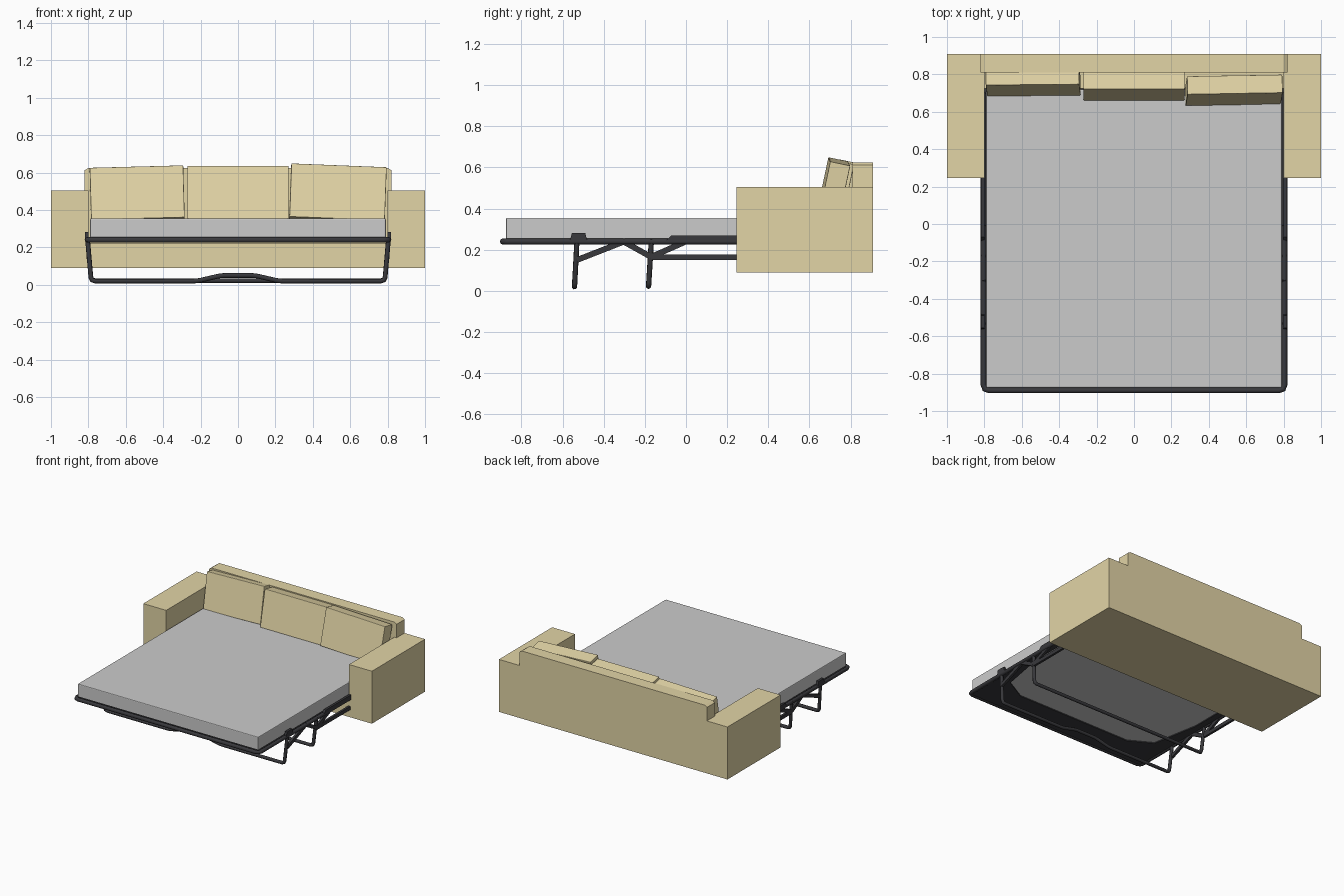
import bpy, bmesh
from math import radians
from mathutils import Vector, Matrix

if "Cube" in bpy.data.objects:
    bpy.data.objects.remove(bpy.data.objects["Cube"])


def material(name, rgb):
    m = bpy.data.materials.new(name)
    m.diffuse_color = (*rgb, 1)
    m.use_nodes = True
    m.node_tree.nodes["Principled BSDF"].inputs["Base Color"].default_value = m.diffuse_color
    return m


TAN = material("tan_fabric", (0.76, 0.66, 0.38))
DARK = material("dark_steel", (0.04, 0.04, 0.045))


def finish(name, bm, mat=None, bevel=0, segments=2):
    bmesh.ops.recalc_face_normals(bm, faces=bm.faces)
    mesh = bpy.data.meshes.new(name)
    bm.to_mesh(mesh)
    bm.free()
    ob = bpy.data.objects.new(name, mesh)
    bpy.context.collection.objects.link(ob)
    if mat:
        mesh.materials.append(mat)
    if bevel:
        mod = ob.modifiers.new("Bevel", 'BEVEL')
        mod.width, mod.segments = bevel, segments
    return ob


def box(name, lo, hi, mat=None, bevel=0):
    lo, hi = Vector(lo), Vector(hi)
    bm = bmesh.new()
    bmesh.ops.create_cube(bm, size=1, matrix=Matrix.Translation((lo + hi) / 2)
                          @ Matrix.Diagonal((*(hi - lo), 1)))
    return finish(name, bm, mat, bevel)


def prism(name, points, depth, mat, bevel=0):
    """Extrude a flat polygon along the vector depth."""
    bm = bmesh.new()
    face = bm.faces.new([bm.verts.new(p) for p in points])
    out = bmesh.ops.extrude_face_region(bm, geom=[face])
    moved = [v for v in out["geom"] if isinstance(v, bmesh.types.BMVert)]
    bmesh.ops.translate(bm, verts=moved, vec=depth)
    return finish(name, bm, mat, bevel)


def tube(name, points, radius, fillet=0.02):
    """Round steel tube along a path with softened corners."""
    pts = [Vector(p) for p in points]
    path = [pts[0]]
    for a, b, c in zip(pts, pts[1:], pts[2:]):
        p, q = b + (a - b).normalized() * fillet, b + (c - b).normalized() * fillet
        path += [p, (p + q) / 4 + b / 2, q]
    path.append(pts[-1])
    cu = bpy.data.curves.new(name, 'CURVE')
    cu.dimensions = '3D'
    cu.bevel_depth, cu.bevel_resolution, cu.use_fill_caps = radius, 2, True
    sp = cu.splines.new('POLY')
    sp.points.add(len(path) - 1)
    for pt, co in zip(sp.points, path):
        pt.co = (*co, 1)
    ob = bpy.data.objects.new(name, cu)
    bpy.context.collection.objects.link(ob)
    bpy.ops.object.select_all(action='DESELECT')
    bpy.context.view_layer.objects.active = ob
    ob.select_set(True)
    bpy.ops.object.convert(target='MESH')
    ob = bpy.context.object
    ob.data.materials.append(DARK)
    bpy.ops.object.shade_smooth_by_angle(angle=radians(50))
    return ob


# Sofa body: U-shaped block of arms and lower back, with a base between the arms
outline = [(-1, 0.245), (-0.8, 0.245), (-0.8, 0.81), (0.8, 0.81),
           (0.8, 0.245), (1, 0.245), (1, 0.91), (-1, 0.91)]
prism("arms_and_back", [(x, y, 0.09) for x, y in outline], (0, 0, 0.415), TAN)
box("sofa_base", (-0.8, 0.245, 0.09), (0.8, 0.81, 0.22), TAN)

# Upper back rail with clipped top corners
rail = [(-0.82, 0.505), (0.82, 0.505), (0.82, 0.612), (0.80, 0.625),
        (-0.80, 0.625), (-0.82, 0.612)]
prism("back_rail", [(x, 0.81, z) for x, z in rail], (0, 0.1, 0), TAN)

# Three loose back cushions, leaning back and a little uneven
for name, x, y, w, h, roll, yaw in (("left_cushion", -0.535, 0.685, 0.50, 0.285, -1.5, 0.5),
                                    ("middle_cushion", 0.0, 0.66, 0.54, 0.288, 0, 0),
                                    ("right_cushion", 0.53, 0.636, 0.51, 0.292, 2.3, 1)):
    c = box(name, (-w / 2, 0, 0), (w / 2, 0.10, h), TAN, 0.004)
    c.location = (x, y, 0.354)
    c.rotation_euler = (radians(-12), radians(roll), radians(yaw))

# Mattress
box("mattress", (-0.79, -0.875, 0.25), (0.79, 0.72, 0.355), None, 0.006)

# Bed frame tube
tube("bed_frame", [(-0.805, 0.71, 0.24), (-0.805, -0.89, 0.24), (0.805, -0.89, 0.24),
                   (0.805, 0.71, 0.24)], 0.015, 0.03)
tube("rear_frame_bar", [(-0.805, 0.71, 0.24), (0.805, 0.71, 0.24)], 0.015)

# Dark webbing under the mattress, with a many-sided opening
half = [(0.5, -0.68), (0.68, -0.58), (0.75, -0.2), (0.75, 0.1), (0.68, 0.42), (0.5, 0.52)]
inner = half + [(-x, y) for x, y in reversed(half)]
rim = [(0.5, -0.89), (0.80, -0.89), (0.80, -0.2), (0.80, 0.1), (0.80, 0.71), (0.5, 0.71)]
outer = rim + [(-x, y) for x, y in reversed(rim)]
bm = bmesh.new()
a = [bm.verts.new((x, y, 0.246)) for x, y in inner]
b = [bm.verts.new((x, y, 0.240)) for x, y in outer]
for i in range(len(a)):
    j = (i + 1) % len(a)
    bm.faces.new((a[i], b[i], b[j], a[j]))
web = finish("under_webbing", bm, DARK)
web.modifiers.new("Thickness", 'SOLIDIFY').thickness = 0.008

# U-shaped leg frames; the front one has a raised middle
front = [(0.805, -0.53, 0.25), (0.785, -0.542, 0.02), (0.22, -0.542, 0.02), (0.09, -0.542, 0.05)]
tube("front_leg_frame", front + [(-x, y, z) for x, y, z in reversed(front)], 0.013)
rear = [(0.805, -0.168, 0.25), (0.785, -0.182, 0.022)]
tube("rear_leg_frame", rear + [(-x, y, z) for x, y, z in reversed(rear)], 0.013)

# Folding links and hinge plates on both sides
links = {"front_brace": [(-0.53, 0.15), (-0.30, 0.24)],
         "middle_brace": [(-0.31, 0.243), (-0.17, 0.165)],
         "rear_brace": [(-0.17, 0.165), (0.0, 0.24)],
         "slide_bar": [(-0.17, 0.163), (0.40, 0.163)]}
plates = {"front_hinge": [(-0.565, 0.24), (-0.48, 0.24), (-0.49, 0.282), (-0.555, 0.282)],
          "rear_hinge": [(-0.10, 0.24), (0.40, 0.24), (0.40, 0.27), (-0.07, 0.27)]}
for side, s in (("left", -1), ("right", 1)):
    for name, ends in links.items():
        p, q = (Vector(e) for e in ends)
        d = (q - p).normalized() * 0.014
        n = Vector((-d.y, d.x))
        prism(f"{side}_{name}", [(s * 0.793, *v) for v in (p - n, q - n, q + n, p + n)],
              (s * 0.018, 0, 0), DARK)
    for name, pts in plates.items():
        prism(f"{side}_{name}", [(s * 0.80, *v) for v in pts], (s * 0.018, 0, 0), DARK)
